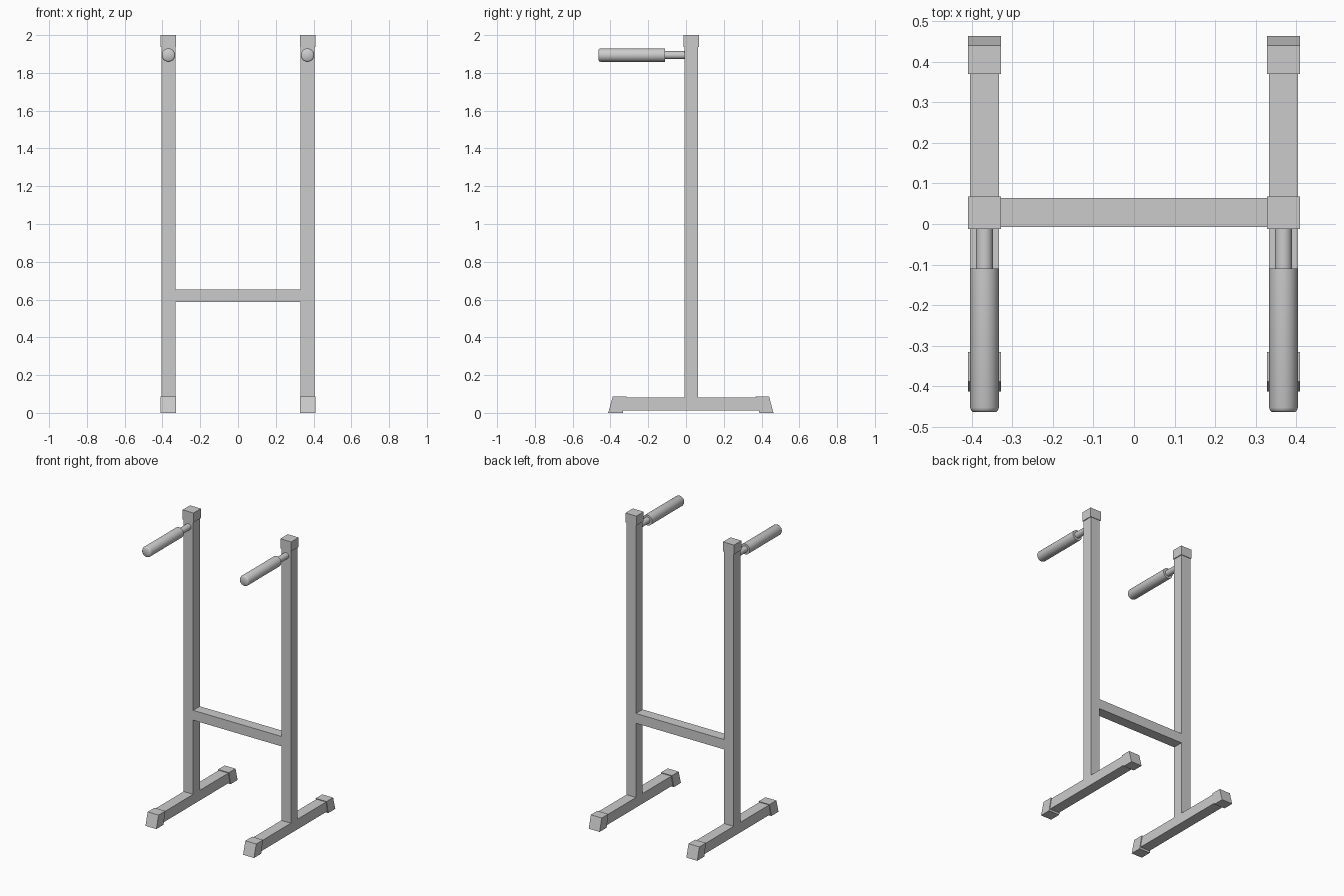
import bpy
import bmesh
import math
from mathutils import Vector

old = bpy.data.objects.get("Cube")
if old:
    bpy.data.objects.remove(old, do_unlink=True)

# Single painted-metal colour
GREY = (0.6, 0.6, 0.6, 1.0)
metal = bpy.data.materials.new("light grey metal")
metal.use_nodes = True
metal.diffuse_color = GREY
metal.node_tree.nodes["Principled BSDF"].inputs["Base Color"].default_value = GREY

POST_X = 0.368   # centre of each upright
POST_Y = 0.028
HALF = 0.036     # half width of the square tube
CAP = 0.041      # half width of the end caps
GRIP_Z = 1.894


def finish(name, bm):
    bmesh.ops.recalc_face_normals(bm, faces=bm.faces)
    mesh = bpy.data.meshes.new(name)
    bm.to_mesh(mesh)
    bm.free()
    mesh.materials.append(metal)
    obj = bpy.data.objects.new(name, mesh)
    bpy.context.collection.objects.link(obj)
    return obj


def box(name, low, high):
    low, high = Vector(low), Vector(high)
    bm = bmesh.new()
    bmesh.ops.create_cube(bm, size=1)
    for v in bm.verts:
        v.co = (low + high) / 2 + v.co * (high - low)
    return finish(name, bm)


def side_prism(name, profile, x, half):
    """Extrude a (y, z) outline across x."""
    bm = bmesh.new()
    face = bm.faces.new([bm.verts.new((x - half, y, z)) for y, z in profile])
    out = bmesh.ops.extrude_face_region(bm, geom=[face])
    moved = [g for g in out["geom"] if isinstance(g, bmesh.types.BMVert)]
    bmesh.ops.translate(bm, verts=moved, vec=(2 * half, 0, 0))
    return finish(name, bm)


def lathe_y(name, profile, x, z, steps=32):
    """Spin a (radius, y) outline around an axis along y."""
    bm = bmesh.new()
    rings = []
    for r, y in profile:
        angles = [2 * math.pi * i / steps for i in range(steps)]
        rings.append([bm.verts.new((x + r * math.cos(a), y, z + r * math.sin(a)))
                      for a in angles])
    for a, b in zip(rings, rings[1:]):
        for i in range(steps):
            j = (i + 1) % steps
            bm.faces.new((a[i], a[j], b[j], b[i]))
    bm.faces.new(rings[0])
    bm.faces.new(rings[-1])
    obj = finish(name, bm)
    bpy.ops.object.select_all(action="DESELECT")
    obj.select_set(True)
    bpy.context.view_layer.objects.active = obj
    bpy.ops.object.shade_smooth_by_angle(angle=math.radians(40))
    return obj


for side, sign in (("left", 1), ("right", -1)):
    x = sign * POST_X
    # Upright and its top cap
    box(side + "_upright", (x - HALF, POST_Y - HALF, 0.07),
        (x + HALF, POST_Y + HALF, 1.99))
    box(side + "_upright_cap", (x - CAP, POST_Y - CAP + 0.001, 1.936),
        (x + CAP, POST_Y + CAP - 0.001, 2.0))
    # Foot tube with slanted rubber ends
    side_prism(side + "_foot", [(-0.395, 0.012), (0.445, 0.012),
                                (0.43, 0.081), (-0.375, 0.081)], x, HALF)
    side_prism(side + "_front_foot_cap", [(-0.412, 0), (-0.335, 0),
                                          (-0.315, 0.086), (-0.388, 0.086)], x, CAP)
    side_prism(side + "_back_foot_cap", [(0.463, 0), (0.388, 0),
                                         (0.369, 0.086), (0.44, 0.086)], x, CAP)
    # Handle rod and padded grip
    lathe_y(side + "_handle_rod", [(0.021, 0.01), (0.021, -0.13)], x, GRIP_Z)
    lathe_y(side + "_handle_grip",
            [(0.0355, -0.11), (0.0355, -0.452), (0.033, -0.459), (0.028, -0.463)],
            x, GRIP_Z)

# Crossbar joining the uprights
box("crossbar", (-POST_X + HALF, POST_Y - HALF, 0.586),
    (POST_X - HALF, POST_Y + HALF, 0.653))
